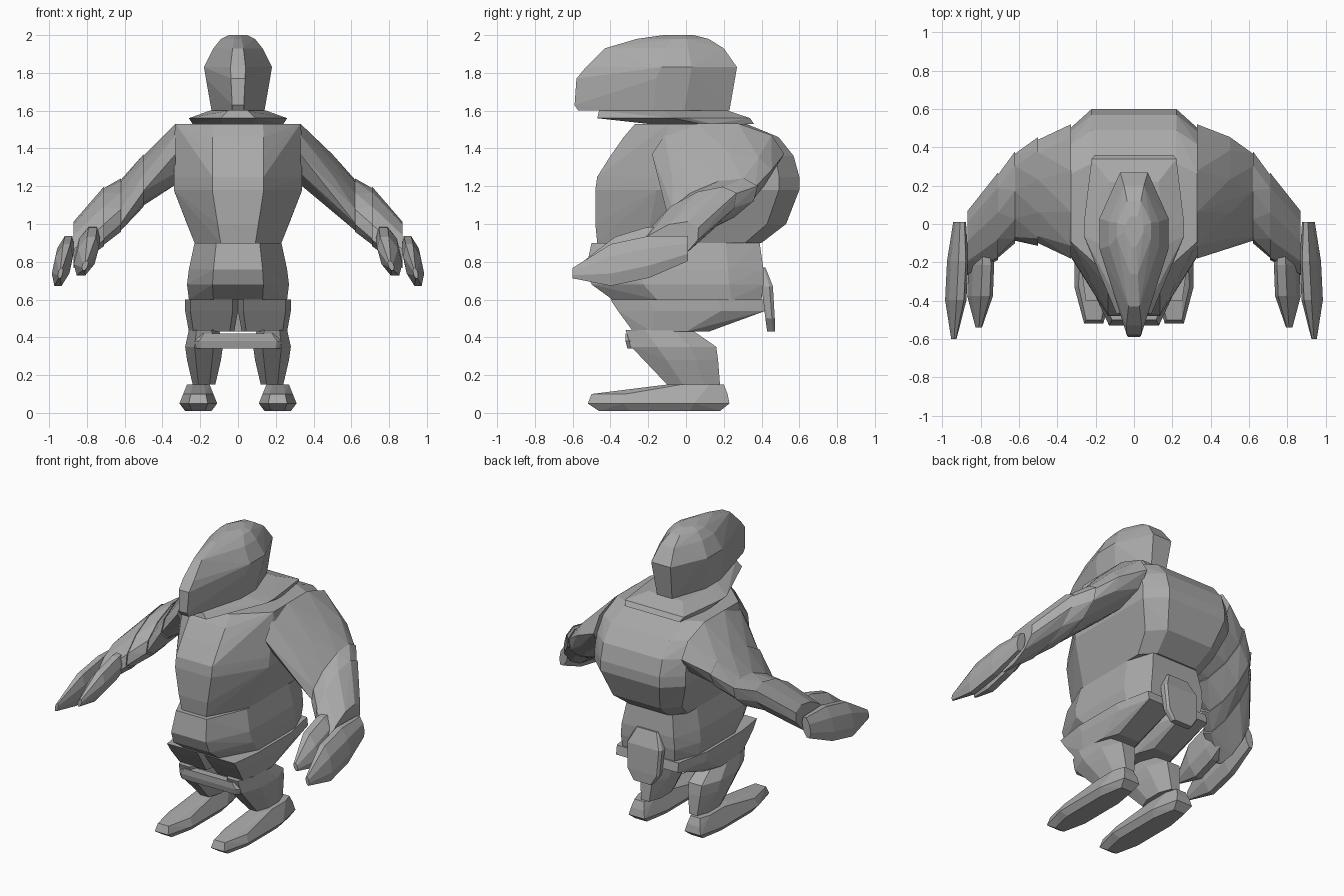
import bpy, bmesh, math
from mathutils import Vector

cube = bpy.data.objects.get("Cube")
if cube:
    bpy.data.objects.remove(cube, do_unlink=True)

colour = (.4, .4, .4, 1)
grey = bpy.data.materials.new("stone_grey")
grey.use_nodes = True
grey.diffuse_color = colour
grey.node_tree.nodes["Principled BSDF"].inputs["Base Color"].default_value = colour


def hull(name, points):
    """Faceted convex block wrapped around the given points."""
    bm = bmesh.new()
    for point in points:
        bm.verts.new(point)
    bmesh.ops.convex_hull(bm, input=list(bm.verts))
    loose = [v for v in bm.verts if not v.link_faces]
    bmesh.ops.delete(bm, geom=loose, context='VERTS')
    bmesh.ops.dissolve_limit(bm, angle_limit=.02, verts=list(bm.verts), edges=list(bm.edges))
    bmesh.ops.recalc_face_normals(bm, faces=list(bm.faces))
    mesh = bpy.data.meshes.new(name)
    bm.to_mesh(mesh)
    bm.free()
    mesh.materials.append(grey)
    obj = bpy.data.objects.new(name, mesh)
    bpy.context.collection.objects.link(obj)
    return obj


def block(name, layers, nose, tail, front_cut, back_cut, center=0):
    """Stack of octagons, each given as height, half width, front and back.

    nose and tail: width of the front and back edges as a share of the full width.
    front_cut and back_cut: share of the depth taken by the chamfers.
    """
    points = []
    for z, width, front, back in layers:
        depth = back - front
        outline = ((width * nose, front), (width, front + depth * front_cut),
                   (width, back - depth * back_cut), (width * tail, back))
        for x, y in outline:
            points += [(center + x, y, z), (center - x, y, z)]
    hull(name, points)


def arm_ring(side, x, y, z, length, tilt, thickness, scale, sides=10):
    """Ellipse across the arm, tilted down towards the front."""
    along = Vector((0, math.cos(tilt), math.sin(tilt))) * length * scale
    across = Vector((0, -math.sin(tilt), math.cos(tilt))) * thickness * scale
    angles = [math.tau * i / sides for i in range(sides)]
    middle = Vector((side * x, y, z))
    return [middle + along * math.cos(a) + across * math.sin(a) for a in angles]


def lobe(name, side, start, tip, width, height, sides=8):
    """Part of a hand: blunt at the wrist, full in the middle, narrow at the tip."""
    points = []
    profile = (.6, 1, 1, .25)
    for step, share in enumerate(profile):
        middle = Vector(start).lerp(Vector(tip), step / (len(profile) - 1))
        for i in range(sides):
            a = math.tau * (i + .5) / sides
            # The lower edge leans outwards
            x = middle.x + share * width * (math.cos(a) - math.sin(a) / 2)
            points.append((side * x, middle.y, middle.z + share * height * math.sin(a)))
    hull(name, points)


# Head with a long, narrow snout
block("head", [
    (1.6, .14, -.57, .23),
    (1.63, .14, -.59, .23),
    (1.77, .17, -.58, .26),
    (1.83, .18, -.53, .27),
    (1.93, .13, -.43, .2),
    (1.98, .09, -.26, .12),
    (2, .05, -.12, .04),
], nose=.22, tail=.4, front_cut=.5, back_cut=.3)

# Collar
block("collar", [
    (1.53, .24, -.2, .36),
    (1.56, .26, -.47, .34),
    (1.6, .15, -.46, .22),
], nose=.35, tail=.85, front_cut=.5, back_cut=.4)

# Chest with a rounded, hunched back
block("chest", [
    (.9, .23, -.47, .4),
    (1, .27, -.48, .53),
    (1.18, .34, -.48, .6),
    (1.25, .34, -.47, .6),
    (1.36, .34, -.4, .57),
    (1.46, .34, -.33, .49),
    (1.53, .33, -.27, .32),
], nose=.4, tail=.65, front_cut=.3, back_cut=.1)

# Round belly
block("belly", [
    (.6, .26, -.39, .4),
    (.68, .27, -.5, .41),
    (.76, .26, -.53, .41),
    (.9, .23, -.5, .39),
], nose=.5, tail=.75, front_cut=.3, back_cut=.2)

# Cloth flaps hanging in front and behind
block("front_flap", [
    (.34, .22, -.31, -.27),
    (.38, .23, -.32, -.27),
    (.42, .2, -.32, -.27),
], nose=.9, tail=.95, front_cut=.4, back_cut=.2)
block("back_flap", [
    (.43, .07, .43, .47),
    (.5, .12, .42, .47),
    (.67, .13, .4, .46),
    (.77, .08, .39, .42),
], nose=.95, tail=.9, front_cut=.2, back_cut=.3)

# Arm stations: x, y, z, half length, tilt, half thickness
shoulder = (.33, .17, 1.37, .35, 0, .17)
upper = (.5, .17, 1.23, .29, .2, .13)
elbow = (.62, .14, 1.1, .26, .4, .11)
fore = (.71, .04, 1.04, .26, .5, .11)
wrist = (.87, -.1, .89, .2, .5, .1)
lower_pieces = {"elbow": (elbow, fore), "forearm": (fore, wrist)}

# The right arm has one more joint above the elbow
arms = {
    "left": {"upper_arm": (shoulder, upper, elbow)},
    "right": {"upper_arm": (shoulder, upper), "arm_band": (upper, elbow)},
}

for label, side in (("left", 1), ("right", -1)):
    # Arm pieces, each a little slimmer where the next one begins
    for part, stations in {**arms[label], **lower_pieces}.items():
        points = []
        for station in stations:
            scale = .95 if station is stations[-1] else 1
            points += arm_ring(side, *station, scale)
        hull(f"{label}_{part}", points)

    # Two lobes of the hand
    lobe(f"{label}_outer_hand", side, (.91, .01, .87), (.94, -.6, .74), .05, .12)
    lobe(f"{label}_inner_hand", side, (.79, -.05, .93), (.81, -.54, .78), .06, .11)

    # Thigh, one half of the hips
    block(f"{label}_thigh", [
        (.43, .12, -.28, .12),
        (.54, .14, -.36, .42),
        (.6, .14, -.4, .41),
    ], nose=.8, tail=.65, front_cut=.25, back_cut=.3, center=side * .14)

    # Bent lower leg
    block(f"{label}_lower_leg", [
        (.15, .06, -.1, .18),
        (.28, .09, -.22, .17),
        (.35, .1, -.29, .16),
        (.44, .08, -.32, .03),
    ], nose=.5, tail=.5, front_cut=.3, back_cut=.3, center=side * .18)

    # Long flat foot
    block(f"{label}_foot", [
        (.01, .07, -.46, .18),
        (.05, .1, -.52, .23),
        (.1, .08, -.5, .22),
        (.15, .06, -.1, .2),
    ], nose=.5, tail=.6, front_cut=.25, back_cut=.25, center=side * .21)
